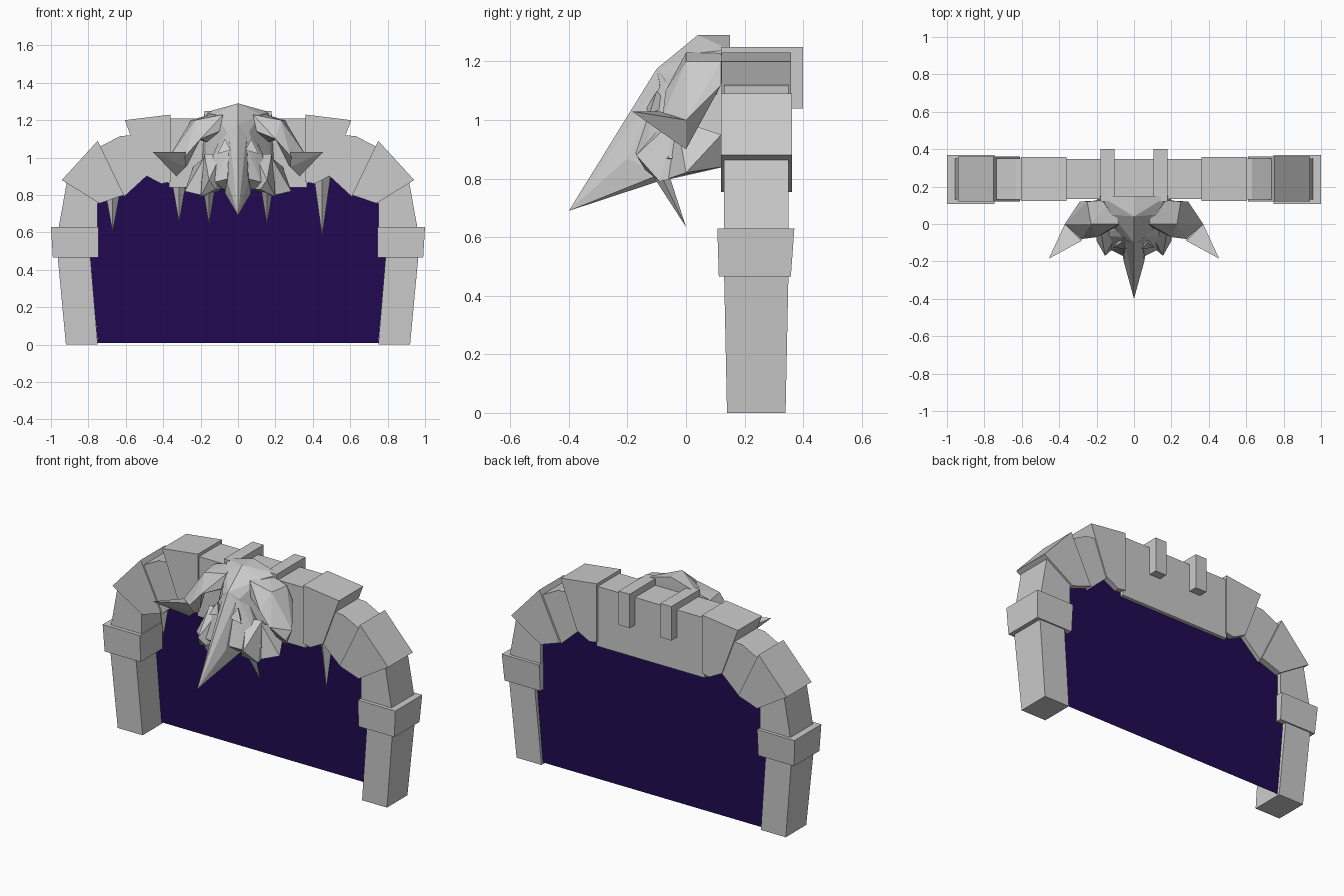
import bpy, bmesh


def mesh_object(name, bm, color=None):
    me = bpy.data.meshes.new(name)
    bm.to_mesh(me)
    bm.free()
    ob = bpy.data.objects.new(name, me)
    bpy.context.collection.objects.link(ob)
    if color:
        mat = bpy.data.materials.new(name)
        mat.diffuse_color = color
        me.materials.append(mat)
    return ob


def hull(name, pts, mirror=False, color=None):
    """Faceted solid around the points; mirror adds the copy across x = 0."""
    bm = bmesh.new()
    for s in ((1, -1) if mirror else (1,)):
        vs = [bm.verts.new((s * x, y, z)) for x, y, z in pts]
        res = bmesh.ops.convex_hull(bm, input=vs)
        junk = [v for v in res["geom_interior"] if isinstance(v, bmesh.types.BMVert)]
        bmesh.ops.delete(bm, geom=junk, context='VERTS')
    bmesh.ops.dissolve_limit(bm, angle_limit=0.02, verts=bm.verts, edges=bm.edges)
    bmesh.ops.recalc_face_normals(bm, faces=bm.faces)
    return mesh_object(name, bm, color)


def both(pts):
    """Symmetric point set from one half."""
    return pts + [(-x, y, z) for x, y, z in pts if x]


def stone(name, outline, y0, y1, mirror=True):
    return hull(name, [(x, y, z) for x, z in outline for y in (y0, y1)], mirror)


def spike(name, base, tip, r, mirror=False):
    x, y, z = base
    hull(name, [(x - r, y, z), (x + r, y, z), (x, y - r, z), (x, y + r, z), tip], mirror)


# pillars and capitals
hull("pillar", [(x, y, 0) for x in (.75, .92) for y in (.14, .34)] +
     [(x, y, .48) for x in (.79, .965) for y in (.13, .35)], True)
hull("capital", [(x, y, .465) for x in (.745, .99) for y in (.112, .358)] +
     [(x, y, .63) for x in (.745, 1.0) for y in (.107, .37)], True)

# arch stones, from the capitals to the middle
stone("arch_foot", [(.75, .62), (.96, .62), (.915, .87), (.75, .79)], .13, .35)
stone("arch_lower", [(.942, .88), (.75, 1.09), (.61, .80), (.74, .755)], .12, .362)
stone("arch_upper", [(.735, 1.06), (.63, 1.115), (.56, 1.12), (.49, .90), (.61, .79)], .13, .35)
stone("arch_shoulder", [(.605, 1.2), (.36, 1.23), (.36, .87), (.41, .86), (.495, .905)], .122, .358)
stone("arch_middle", [(-.37, .84), (.37, .84), (.37, 1.21), (-.37, 1.21)], .135, .347, False)

# hooks that hold the head on the arch
stone("hook_top", [(.105, 1.2), (.18, 1.2), (.18, 1.25), (.105, 1.25)], .12, .4)
stone("hook_back", [(.105, 1.04), (.18, 1.04), (.18, 1.24), (.105, 1.24)], .34, .4)

# portal sheet
bm = bmesh.new()
half = [(.75, .01), (.79, .46), (.78, .68), (.74, .78), (.62, .82), (.5, .91), (.36, .86)]
outline = half + [(-x, z) for x, z in reversed(half)]
bm.faces.new([bm.verts.new((x, .325, z)) for x, z in outline])
mesh_object("portal", bm, (.015, .003, .085, 1))

# stalactites under the arch
spike("stalactite_left", (-.67, .23, .79), (-.67, .23, .6), .035)
spike("stalactite_mid", (-.315, .22, .88), (-.315, .22, .65), .04)
spike("stalactite_right", (.45, .22, .9), (.45, .22, .575), .045)

# skull crown and back
hull("skull", both([(0, .04, 1.29), (0, .15, 1.29), (.18, .15, 1.24), (.12, .05, 1.23),
                    (0, -.1, 1.175), (.06, -.07, 1.14), (.2, .14, .84), (.11, -.06, .87),
                    (.17, .04, .98)]))
# flared face below the brow
hull("face", both([(0, -.1, 1.175), (.06, -.07, 1.13), (.1, -.03, 1.09), (.12, -.14, .87),
                   (0, -.2, .9), (.2, -.06, .87), (.18, .1, .85), (.07, -.1, .83)]))
# beak
hull("beak", both([(0, -.1, 1.175), (.045, -.09, 1.12), (0, -.4, .69), (.055, -.2, .87),
                   (.07, -.1, .81), (0, -.15, .79), (.07, .04, .835)]))
# cheeks and jaw lobes
hull("cheek", [(.09, -.05, 1.02), (.18, -.02, 1.02), (.155, -.17, .88), (.12, -.14, .83),
               (.08, -.06, .83), (.2, -.09, .79), (.2, .13, .84)], True)
hull("jaw_lobe", [(.18, -.03, 1.0), (.2, .12, .84), (.2, -.06, .8), (.285, .0, .82),
                  (.24, .12, .95)], True)
# fangs
spike("fang", (.155, -.09, .82), (.155, 0, .635), .03, True)

# brow horns: upper arm, bent elbow, point
hull("horn_root", [(.08, .0, 1.23), (.12, .13, 1.24), (.1, -.02, 1.14), (.25, .12, 1.2),
                   (.23, .0, 1.2), (.29, .12, 1.12), (.2, -.07, 1.1), (.16, .1, 1.08)], True)
hull("horn_bend", [(.25, .12, 1.2), (.23, .0, 1.2), (.29, .12, 1.12), (.2, -.07, 1.1),
                   (.37, 0, 1.0), (.33, .0, .9), (.28, -.08, 1.01), (.27, .02, .96)], True)
hull("horn_point", [(.37, 0, 1.0), (.33, .0, .9), (.28, -.09, 1.03), (.28, -.03, .95),
                    (.455, -.185, 1.03)], True)

# eyes
hull("eye", [(.07, -.1, 1.1), (.04, -.135, 1.04), (.11, -.125, 1.02), (.06, -.06, 1.05)],
     True, (1, 1, 1, 1))
